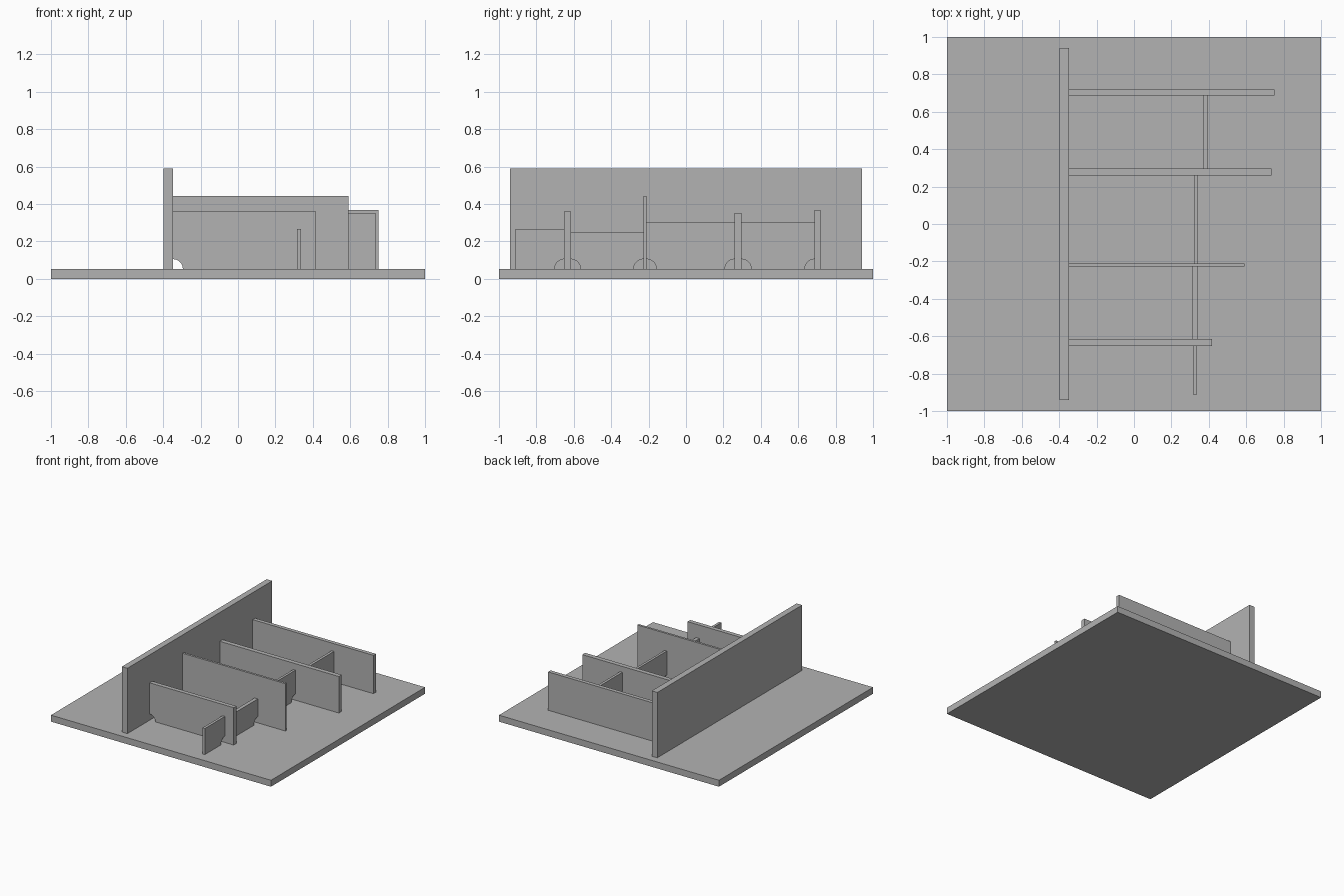
import bpy, bmesh, math

cube = bpy.data.objects.get("Cube")
if cube:
    bpy.data.objects.remove(cube, do_unlink=True)

grey = bpy.data.materials.new("plate grey")
grey.use_nodes = True
colour = (0.45, 0.45, 0.45, 1)
grey.diffuse_color = colour
grey.node_tree.nodes["Principled BSDF"].inputs["Base Color"].default_value = colour

DECK = 0.053      # top of the base plate
NOTCH = 0.052     # radius of the corner cut-outs
ARC_STEPS = 10
SPINE_FACE = -0.347


def plate(name, start, end, bottom, top, side_a, side_b, along="x", notches=()):
    """Upright plate from a side profile, with quarter-round notches at its bottom corners."""
    angles = [math.pi / 2 * i / ARC_STEPS for i in range(ARC_STEPS + 1)]
    if "start" in notches:
        profile = [(start + NOTCH * math.sin(a), bottom + NOTCH * math.cos(a)) for a in angles]
    else:
        profile = [(start, bottom)]
    if "end" in notches:
        profile += [(end - NOTCH * math.cos(a), bottom + NOTCH * math.sin(a)) for a in angles]
    else:
        profile.append((end, bottom))
    profile += [(end, top), (start, top)]

    bm = bmesh.new()
    place = (lambda u, z: (u, side_a, z)) if along == "x" else (lambda u, z: (side_a, u, z))
    face = bm.faces.new([bm.verts.new(place(u, z)) for u, z in profile])
    swept = bmesh.ops.extrude_face_region(bm, geom=[face])["geom"]
    depth = side_b - side_a
    offset = (0, depth, 0) if along == "x" else (depth, 0, 0)
    bmesh.ops.translate(bm, vec=offset,
                        verts=[g for g in swept if isinstance(g, bmesh.types.BMVert)])
    bmesh.ops.recalc_face_normals(bm, faces=bm.faces)
    mesh = bpy.data.meshes.new(name)
    bm.to_mesh(mesh)
    bm.free()
    mesh.materials.append(grey)
    obj = bpy.data.objects.new(name, mesh)
    bpy.context.collection.objects.link(obj)
    return obj


# Base plate and tall spine wall
plate("base_plate", -1, 1, 0, DECK, -1, 1)
plate("spine_wall", -0.94, 0.94, DECK, 0.59, -0.397, SPINE_FACE, along="y")

# Cross ribs: front y, back y, outer end x, top z
ribs = [
    (-0.651, -0.616, 0.417, 0.36),
    (-0.228, -0.210, 0.59, 0.442),
    (0.26, 0.297, 0.735, 0.353),
    (0.687, 0.719, 0.75, 0.368),
]
for i, (front, back, outer, top) in enumerate(ribs, 1):
    plate(f"cross_rib_{i}", SPINE_FACE, outer, DECK, top, front, back, notches=("start",))

# Stiffeners spanning between neighbouring ribs: left x, right x, top z
stiffeners = [
    (0.315, 0.337, 0.267),
    (0.31, 0.34, 0.25),
    (0.32, 0.34, 0.30),
    (0.37, 0.392, 0.305),
]
for i, (x0, x1, top) in enumerate(stiffeners):
    start = ribs[i - 1][1] if i else -0.912
    notches = ("start", "end") if i else ("end",)
    plate(f"stiffener_{i + 1}", start, ribs[i][0], DECK, top, x0, x1, along="y", notches=notches)
